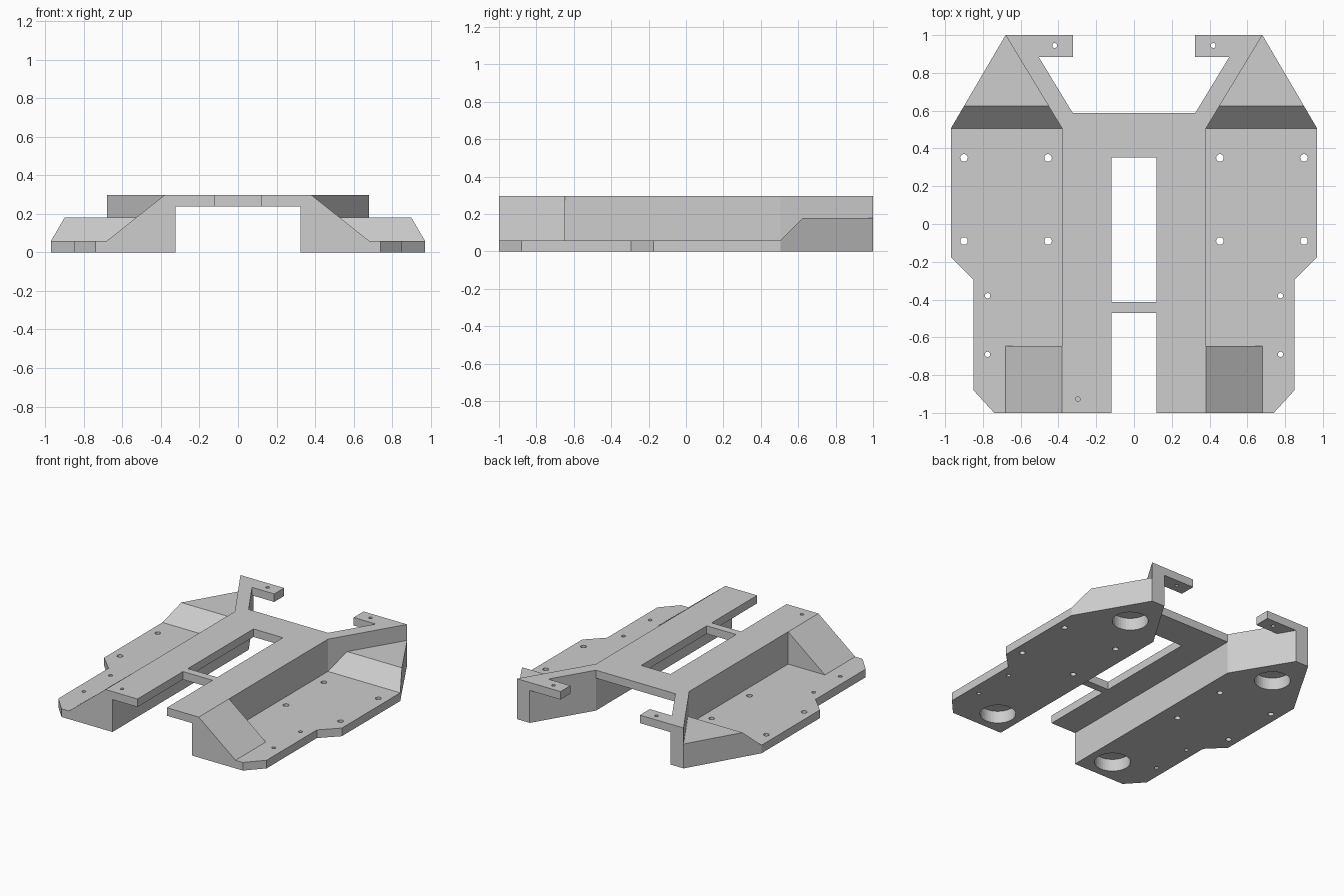
import bpy
import bmesh

cube = bpy.data.objects.get("Cube")
if cube:
    bpy.data.objects.remove(cube, do_unlink=True)

# Single flat colour
grey = bpy.data.materials.new("light grey plastic")
grey.use_nodes = True
grey.diffuse_color = (0.61, 0.61, 0.61, 1)
grey.node_tree.nodes["Principled BSDF"].inputs["Base Color"].default_value = grey.diffuse_color


def finish(name, bm):
    mesh = bpy.data.meshes.new(name)
    bm.to_mesh(mesh)
    bm.free()
    mesh.materials.append(grey)
    obj = bpy.data.objects.new(name, mesh)
    bpy.context.collection.objects.link(obj)
    return obj


def prism(name, pts, lo, hi, axis="z"):
    """Extrude a 2D profile between lo and hi along an axis."""
    def place(a, b, t):
        return {"z": (a, b, t), "y": (a, t, b), "x": (t, a, b)}[axis]
    bm = bmesh.new()
    face = bm.faces.new([bm.verts.new(place(a, b, lo)) for a, b in pts])
    out = bmesh.ops.extrude_face_region(bm, geom=[face], use_keep_orig=True)
    verts = [g for g in out["geom"] if isinstance(g, bmesh.types.BMVert)]
    bmesh.ops.translate(bm, verts=verts, vec=place(0, 0, hi - lo))
    bmesh.ops.recalc_face_normals(bm, faces=bm.faces)
    return finish(name, bm)


def combine(target, tool, operation):
    """Apply a boolean and discard the tool."""
    mod = target.modifiers.new("boolean", "BOOLEAN")
    mod.operation = operation
    mod.solver = "EXACT"
    mod.object = tool
    bpy.context.view_layer.objects.active = target
    bpy.ops.object.modifier_apply(modifier=mod.name)
    bpy.data.objects.remove(tool, do_unlink=True)


def drill(target, x, y, radius, lo, hi, sides=20):
    bm = bmesh.new()
    bmesh.ops.create_cone(bm, cap_ends=True, segments=sides, radius1=radius,
                          radius2=radius, depth=hi - lo)
    bmesh.ops.translate(bm, verts=bm.verts, vec=(x, y, (lo + hi) / 2))
    combine(target, finish("drill", bm), "DIFFERENCE")


base_outline = [(.324, -1), (.74, -1), (.85, -.88), (.85, -.295), (.97, -.175),
                (.97, .505), (.68, 1), (.575, 1), (.324, .587)]
wall_outline = [(.324, -1), (.38, -1), (.38, .505), (.68, 1), (.575, 1), (.324, .587)]
deck_outline = [(.12, -1), (.38, -1), (.38, .505), (.68, 1), (.324, 1), (.324, .885),
                (.505, .885), (.324, .587), (0, .587), (0, .352), (.12, .352),
                (.12, -.413), (0, -.413), (0, -.47), (.12, -.47)]
ramp_profile = [(.35, 0), (.35, .298), (.38, .298), (.68, .06), (.68, 0)]
wedge_profile = [(.45, 0), (.45, .06), (.505, .06), (.625, .18), (1, .18), (1, 0)]

# Left half: side tray, rear wedge, wall, front ramp and raised deck
chassis = prism("chassis_frame", base_outline, 0, .06)
wedge = prism("rear_wedge", base_outline, 0, .25)
combine(wedge, prism("wedge_shape", wedge_profile, -.2, 1.2, "x"), "INTERSECT")
combine(chassis, wedge, "UNION")
combine(chassis, prism("wall", wall_outline, 0, .298), "UNION")
combine(chassis, prism("ramp", ramp_profile, -1, -.647, "y"), "UNION")
combine(chassis, prism("deck", deck_outline, .239, .298), "UNION")

# Round pockets underneath
for x, y in ((.50, -.82), (.62, .70)):
    drill(chassis, x, y, .12, -.1, .09, 40)

# Screw holes
for y in (.35, -.09):
    for x in (.455, .9):
        drill(chassis, x, y, .02, -.1, .12)
for y in (-.38, -.69):
    drill(chassis, .775, y, .014, -.1, .12)
drill(chassis, .42, .945, .013, .2, .4)

# Merge coplanar faces, open the centre line and mirror to the right half
bm = bmesh.new()
bm.from_mesh(chassis.data)
bmesh.ops.remove_doubles(bm, verts=bm.verts, dist=.0001)
bmesh.ops.dissolve_limit(bm, angle_limit=.01, verts=bm.verts, edges=bm.edges)
centre = [f for f in bm.faces if all(abs(v.co.x) < .001 for v in f.verts)]
bmesh.ops.delete(bm, geom=centre, context="FACES")
bm.to_mesh(chassis.data)
bm.free()
mirror = chassis.modifiers.new("mirror", "MIRROR")
mirror.use_clip = True
bpy.context.view_layer.objects.active = chassis
bpy.ops.object.modifier_apply(modifier=mirror.name)

# Single blind hole in the right side of the deck
drill(chassis, -.297, -.927, .012, .26, .4)
